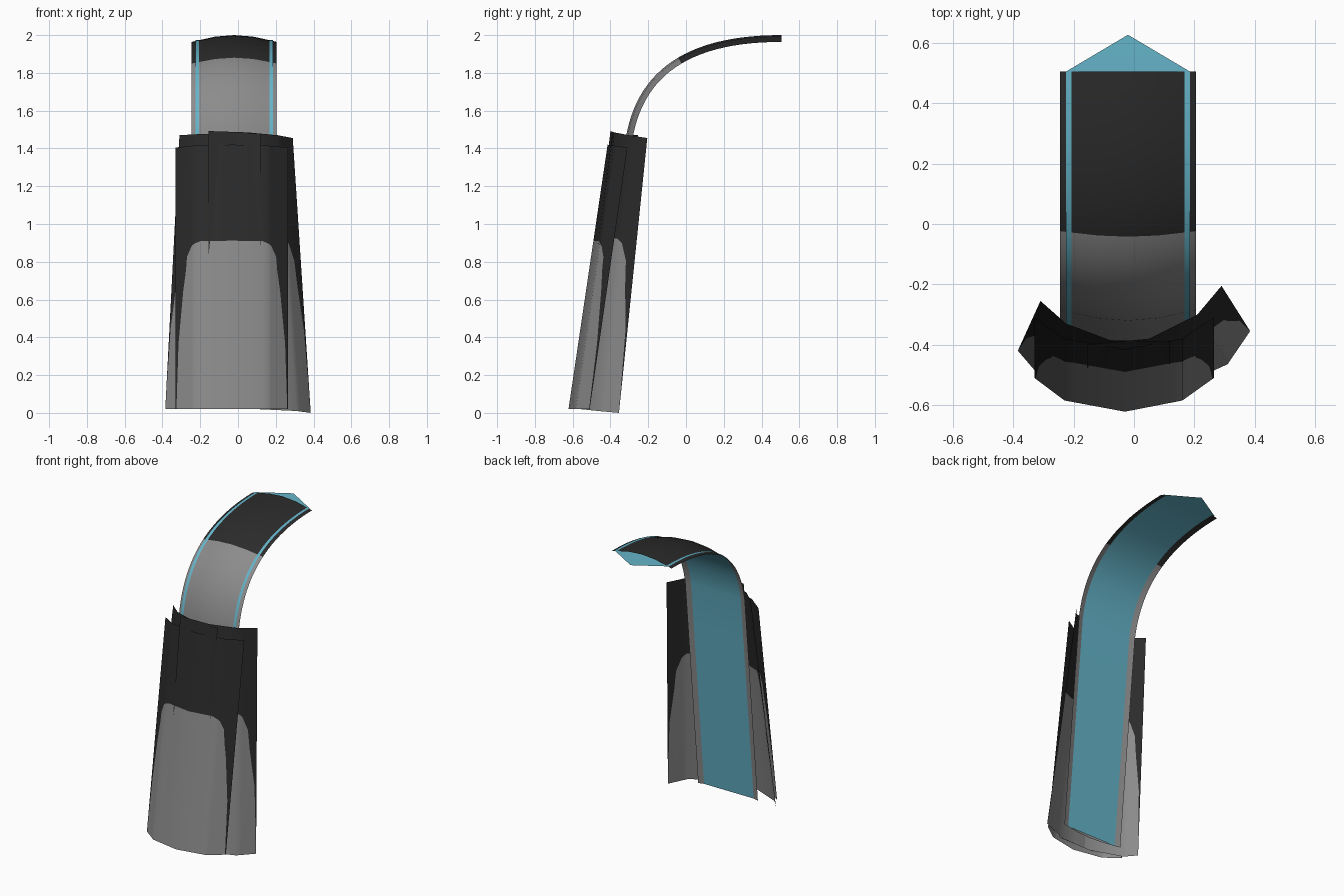
import bpy
import bmesh
from mathutils import Vector
from mathutils.geometry import interpolate_bezier

cube = bpy.data.objects.get("Cube")
if cube:
    bpy.data.objects.remove(cube)


def material(name, rgb):
    m = bpy.data.materials.new(name)
    m.use_nodes = True
    m.diffuse_color = (*rgb, 1)
    m.node_tree.nodes["Principled BSDF"].inputs["Base Color"].default_value = (*rgb, 1)
    return m


GREY = material("grey", (0.26, 0.26, 0.26))
BLACK = material("black", (0.024, 0.024, 0.024))
CYAN = material("cyan", (0.13, 0.46, 0.59))


def sheet(name, columns, mats, rule, tip=None):
    """Skin a grid of points; rule(column, row) picks the material slot."""
    bm = bmesh.new()
    grid = [[bm.verts.new(p) for p in col] for col in columns]
    for i in range(len(grid) - 1):
        for j in range(len(grid[i]) - 1):
            a, b = grid[i], grid[i + 1]
            f = bm.faces.new((a[j], b[j], b[j + 1], a[j + 1]))
            f.material_index = rule(i, j)
    if tip:
        bm.faces.new((grid[-1][0], bm.verts.new(tip), grid[-1][-1]))
    bmesh.ops.remove_doubles(bm, verts=bm.verts, dist=1e-5)
    mesh = bpy.data.meshes.new(name)
    bm.to_mesh(mesh)
    bm.free()
    for m in mats:
        mesh.materials.append(m)
    ob = bpy.data.objects.new(name, mesh)
    bpy.context.collection.objects.link(ob)
    bpy.ops.object.select_all(action="DESELECT")
    ob.select_set(True)
    bpy.context.view_layer.objects.active = ob
    bpy.ops.object.shade_smooth_by_angle(angle=0.7)
    return ob


def along(points, u):
    i = min(int(u), len(points) - 2)
    return Vector(points[i]).lerp(Vector(points[i + 1]), u - i)


def panel(name, bottom, top, arch):
    """Tapered panel with a grey arch-shaped area rising from its foot."""
    us = sorted({float(i) for i in range(len(bottom))} | {u for u, _ in arch})
    columns = []
    for u in us:
        h = 0.0
        for (u0, h0), (u1, h1) in zip(arch, arch[1:]):
            if u0 <= u <= u1:
                h = h0 + (h1 - h0) * (u - u0) / (u1 - u0)
        lo, hi = along(bottom, u), along(top, u)
        columns.append([lo, lo.lerp(hi, h), hi])
    return sheet(name, columns, [GREY, BLACK], lambda i, j: j)


# Front panel
xs = (-0.33, -0.23, -0.03, 0.16, 0.265)
rise = [(0.04, 0), (0.15, 0.25), (0.4, 0.45), (0.55, 0.53), (0.6, 0.58), (0.85, 0.62), (1.15, 0.637)]
front_arch = rise + [(4 - u, h) for u, h in reversed(rise)]
panel("front_panel",
      [(x, y, 0.02) for x, y in zip(xs, (-0.51, -0.585, -0.622, -0.585, -0.51))],
      [(x, y, z) for x, y, z in zip(xs, (-0.31, -0.38, -0.415, -0.38, -0.31),
                                    (1.405, 1.415, 1.42, 1.415, 1.405))],
      front_arch)

# Side panels, tucked behind the front panel
side_arch = [(0, 0), (0.1, 0.3), (0.35, 0.46), (0.45, 0.55), (0.75, 0.61),
             (1, 0.625), (2.4, 0.625), (2.8, 0.5), (3, 0)]
panel("left_side_panel",
      [(0.385, -0.355, 0), (0.31, -0.465, 0.01), (0.1, -0.56, 0.02), (-0.155, -0.575, 0.03)],
      [(0.29, -0.205, 1.455), (0.21, -0.3, 1.47), (0.05, -0.38, 1.485), (-0.155, -0.4, 1.492)],
      side_arch)
panel("right_side_panel",
      [(-0.385, -0.42, 0.02), (-0.325, -0.49, 0.02), (-0.12, -0.57, 0.025), (0.12, -0.575, 0.03)],
      [(-0.31, -0.255, 1.47), (-0.225, -0.33, 1.475), (-0.08, -0.385, 1.48), (0.12, -0.39, 1.48)],
      side_arch)

# Path of the curved strip, from its foot to the bent-over end
foot = Vector((0, -0.46, 0.03))
knee = Vector((0, -0.32, 1.45))
path = [foot.lerp(knee, k / 4) for k in range(4)]
path += interpolate_bezier(knee, Vector((0, -0.26, 1.81)), Vector((0, 0, 2)),
                           Vector((0, 0.505, 2)), 27)
centre = -0.02


def strip_columns(section):
    columns = []
    for k, p in enumerate(path):
        t = (path[min(k + 1, len(path) - 1)] - path[max(k - 1, 0)]).normalized()
        inward = Vector((0, t.z, -t.y))
        columns.append([p + inward * d + Vector((centre + x, 0, 0)) for x, d in section])
    return columns


# Arched outer skin: grey below, black over the bend
half = [(0.225, 0.036), (0.185, 0.0265), (0.1, 0.008)]
section = [(-x, d) for x, d in half] + [(0, 0)] + half[::-1]
sheet("strip_skin", strip_columns(section), [GREY, BLACK],
      lambda i, j: int(path[i].y > -0.055))

# Flat lining with a pointed end
lining = strip_columns([(-0.205, 0.027), (0.205, 0.027)])
sheet("strip_lining", lining, [CYAN], lambda i, j: 0,
      tip=(centre, 0.627, lining[-1][0].z))
